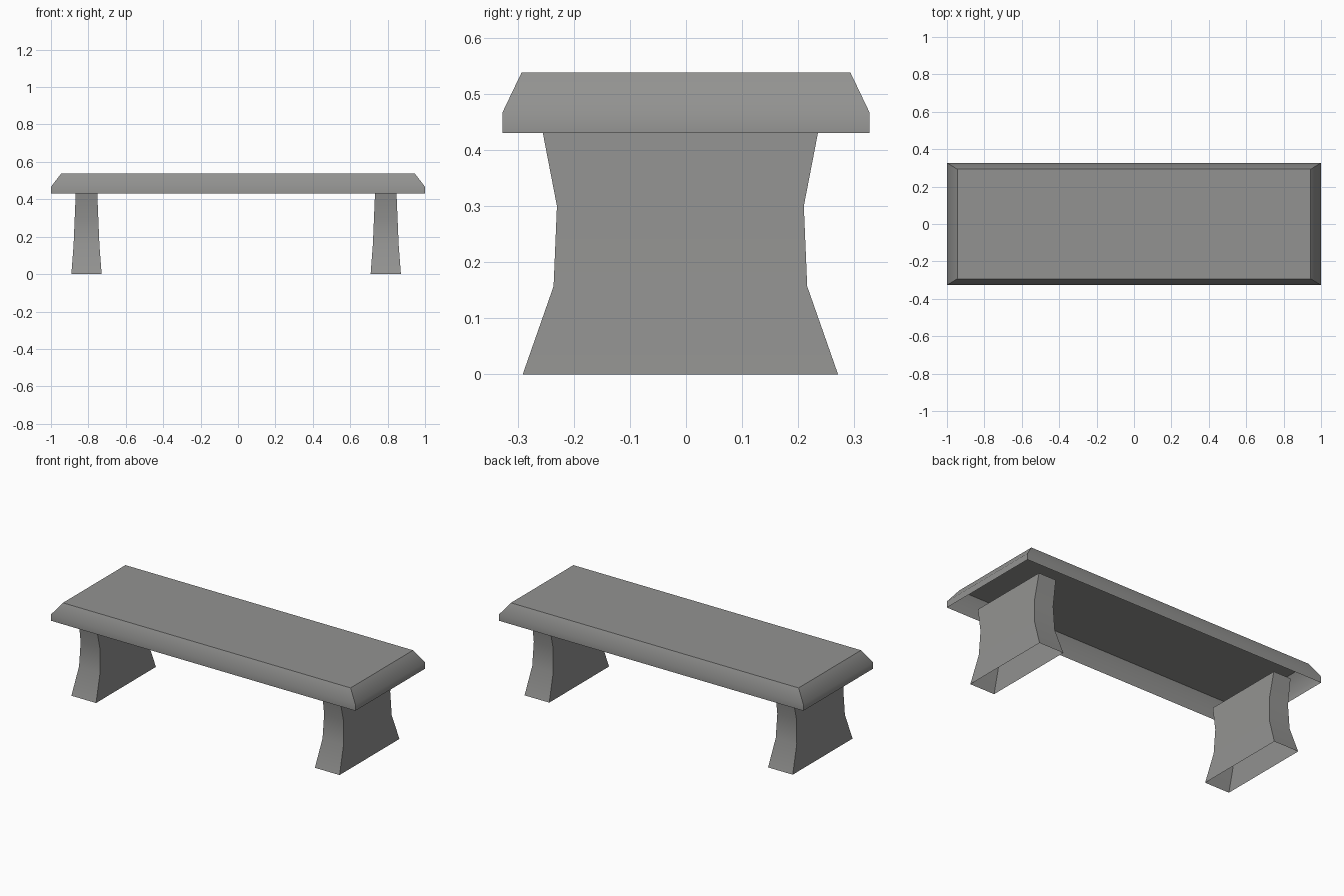
import bpy, bmesh, math

if "Cube" in bpy.data.objects:
    bpy.data.objects.remove(bpy.data.objects["Cube"])

stone = bpy.data.materials.new("grey_stone")
stone.diffuse_color = (0.29, 0.29, 0.283, 1)
stone.use_nodes = True
stone.node_tree.nodes["Principled BSDF"].inputs["Base Color"].default_value = stone.diffuse_color


def loft(name, rings, cap_top, location):
    """Stack rectangular rings (half_x, half_y, z) into a shell open below."""
    bm = bmesh.new()
    loops = [[bm.verts.new((sx * hx, sy * hy, z))
              for sx, sy in ((-1, -1), (1, -1), (1, 1), (-1, 1))]
             for hx, hy, z in rings]
    for low, high in zip(loops, loops[1:]):
        for i in range(4):
            j = (i + 1) % 4
            bm.faces.new((low[i], low[j], high[j], high[i]))
    if cap_top:
        bm.faces.new(loops[-1])
    mesh = bpy.data.meshes.new(name)
    bm.to_mesh(mesh)
    bm.free()
    mesh.materials.append(stone)
    obj = bpy.data.objects.new(name, mesh)
    obj.location = location
    bpy.context.collection.objects.link(obj)
    # Soften the gentle bends, keep corners sharp
    bpy.ops.object.select_all(action='DESELECT')
    obj.select_set(True)
    bpy.context.view_layer.objects.active = obj
    bpy.ops.object.shade_smooth_by_angle(angle=math.radians(42))
    return obj


# Seat: slab with a bevelled upper rim, hollow underneath
loft("seat", [(1.0, 0.327, 0.43), (1.0, 0.327, 0.467), (0.945, 0.293, 0.538)],
     True, (0, 0, 0))

# Legs: waisted slabs with flared feet, set slightly off centre
leg_rings = [(0.081, 0.281, 0), (0.069, 0.226, 0.157),
             (0.063, 0.22, 0.30), (0.057, 0.248, 0.445)]
for name, x in (("left_leg", -0.81), ("right_leg", 0.79)):
    loft(name, leg_rings, False, (x, -0.01, 0))
